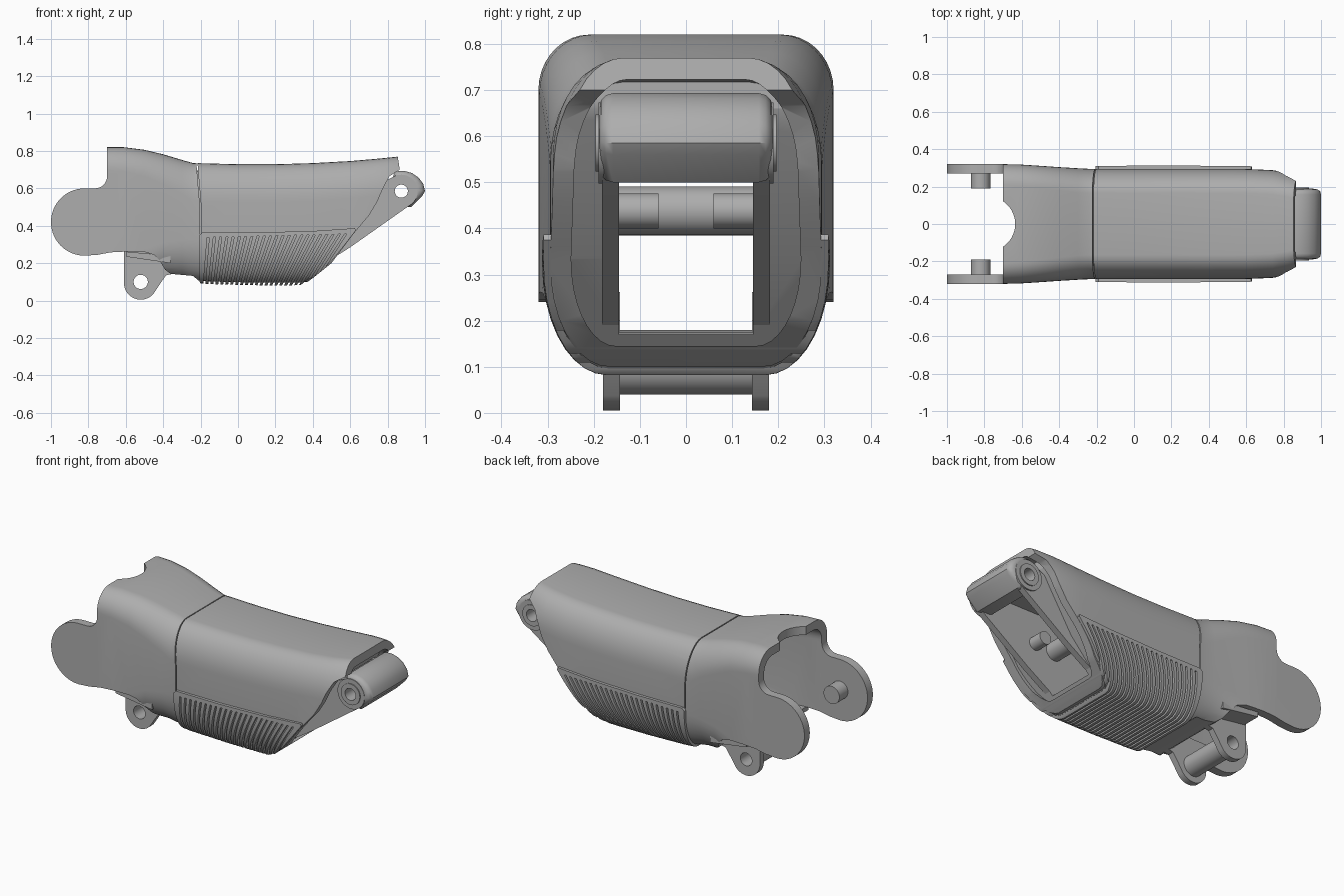
import bpy, bmesh, math

cube = bpy.data.objects.get("Cube")
if cube:
    bpy.data.objects.remove(cube)

GREY = (0.42, 0.42, 0.42, 1)
grey = bpy.data.materials.new("matte_grey")
grey.use_nodes = True
grey.diffuse_color = GREY
bsdf = grey.node_tree.nodes["Principled BSDF"]
bsdf.inputs["Base Color"].default_value = GREY
bsdf.inputs["Roughness"].default_value = 0.6


def make(name, bm):
    bmesh.ops.recalc_face_normals(bm, faces=bm.faces)
    me = bpy.data.meshes.new(name)
    bm.to_mesh(me)
    bm.free()
    ob = bpy.data.objects.new(name, me)
    bpy.context.collection.objects.link(ob)
    me.materials.append(grey)
    return ob


def skin(bm, rings):
    """Bridge closed rings of points and cap both ends."""
    vs = [[bm.verts.new(p) for p in r] for r in rings]
    n = len(vs[0])
    for a, b in zip(vs, vs[1:]):
        for i in range(n):
            j = (i + 1) % n
            bm.faces.new((a[i], a[j], b[j], b[i]))
    bm.faces.new(vs[0])
    bm.faces.new(vs[-1])


def loft(name, stations, inset=0.0, seg=9):
    """Rounded tube along x; station = x, half width, top, bottom, corner y, top z, bottom z."""
    rings = []
    for x, hw, zt, zb, ry, rt, rb in stations:
        hw, zt, zb = hw - inset, zt - inset, zb + inset
        ry, rt, rb = (max(r - inset * 0.7, 0.02) for r in (ry, rt, rb))
        ring = []
        for k, (sy, sz) in enumerate(((1, 1), (-1, 1), (-1, -1), (1, -1))):
            rz = rt if sz > 0 else rb
            cz = zt - rt if sz > 0 else zb + rb
            for i in range(seg + 1):
                a = math.pi / 2 * (k + i / seg)
                ring.append((x, sy * (hw - ry) + ry * math.cos(a), cz + rz * math.sin(a)))
        rings.append(ring)
    bm = bmesh.new()
    skin(bm, rings)
    return make(name, bm)


def prism(name, outlines, y0=-0.6, y1=0.6):
    """Extrude one or more x-z outlines along y."""
    bm = bmesh.new()
    for pts in outlines:
        skin(bm, [[(x, y, z) for x, z in pts] for y in (y0, y1)])
    return make(name, bm)


def arc(cx, cz, r, a0, a1, n=20):
    angles = [math.radians(a0 + (a1 - a0) * i / n) for i in range(n + 1)]
    return [(cx + r * math.cos(a), cz + r * math.sin(a)) for a in angles]


def rod(name, cx, cz, r, y0, y1):
    return prism(name, [arc(cx, cz, r, 0, 352.5, 47)], y0, y1)


def boolean(ob, cutter, op="DIFFERENCE"):
    m = ob.modifiers.new("cut", "BOOLEAN")
    m.operation, m.object, m.solver = op, cutter, "EXACT"
    bake(ob)
    bpy.data.objects.remove(cutter)


def bake(ob):
    dg = bpy.context.evaluated_depsgraph_get()
    me = bpy.data.meshes.new_from_object(ob.evaluated_get(dg))
    ob.modifiers.clear()
    ob.data = me


# Cross-sections of the cuff, main body and grip
CUFF = [(-1.05, .32, .82, 0, .11, .12, .1), (-.7, .32, .82, 0, .11, .12, .1),
        (-.61, .318, .82, .05, .115, .13, .12), (-.5, .311, .806, .11, .12, .14, .16),
        (-.4, .304, .782, .13, .125, .16, .18), (-.3, .298, .752, .125, .13, .18, .2),
        (-.24, .295, .735, .11, .13, .2, .22), (-.15, .295, .732, .1, .13, .2, .22)]
BODY = [(-.26, .295, .736, .11, .13, .2, .22), (0, .295, .729, .1, .13, .2, .22),
        (.2, .295, .729, .1, .13, .2, .22), (.4, .295, .735, .1, .13, .2, .22),
        (.6, .294, .746, .1, .13, .2, .22), (.74, .288, .758, .1, .13, .2, .22),
        (.82, .275, .766, .1, .13, .2, .22), (.9, .25, .775, .1, .13, .2, .22)]
GRIP = [(-.3, .31, .6, .1, .14, .1, .24), (-.15, .311, .6, .088, .14, .1, .24),
        (.1, .312, .6, .082, .14, .1, .24), (.3, .312, .6, .082, .14, .1, .24),
        (.7, .308, .6, .085, .14, .1, .24)]

# Cuff with two round ears
cuff_outline = ([(-.235, .9), (-.7, .9)] + arc(-.765, .665, .065, 0, -90, 8)
                + arc(-.82, .42, .18, 90, 270, 28)
                + [(-.75, .245), (-.68, .258), (-.6, .262), (-.5, .26), (-.45, .245), (-.42, .215),
                   (-.39, .165), (-.36, .143), (-.24, .132), (-.203, .1), (-.203, .5), (-.215, .64)])
cuff = loft("cuff", CUFF)
boolean(cuff, loft("cavity", [(-1.2,) + CUFF[0][1:]] + CUFF[1:-1] + [(-.1,) + CUFF[-1][1:]], .05))
boolean(cuff, prism("outline", [cuff_outline]), "INTERSECT")
bm = bmesh.new()
bmesh.ops.create_cone(bm, cap_ends=True, segments=48, radius1=.145, radius2=.145, depth=.6)
notch = make("notch", bm)
notch.location = (-.78, 0, .85)
bpy.context.view_layer.update()
boolean(cuff, notch)

# Main outer shell
shell_outline = [(-.229, .9), (-.209, .64), (-.197, .5), (-.197, .05), (.3, .05), (.4, .12), (.5, .2),
                 (.62, .36), (.70, .455), (.745, .53), (.775, .6), (.81, .665), (.865, .70),
                 (.853, .775), (.853, .9)]
shell = loft("outer_shell", BODY)
wide = [(-.4,) + BODY[0][1:]] + BODY[1:-1] + [(1.0,) + BODY[-1][1:]]
boolean(shell, loft("cavity", wide, .045))
boolean(shell, prism("outline", [shell_outline]), "INTERSECT")

# Inner core with a square channel running through it
core = loft("inner_core", BODY, .04)
core_outline = [(-.24, .9), (-.24, .05), (.3, .05), (.4, .135), (.58, .335), (.72, .56), (.78, .66), (.78, .9)]
boolean(core, prism("outline", [core_outline]), "INTERSECT")
boolean(core, prism("channel", [[(-.5, .17), (1.2, .17), (1.2, .62), (-.5, .62)]], -.145, .145))

# Ribbed grip pad wrapping the underside
pad_outline = [(-.19, .365), (-.205, .35), (-.205, .1), (-.18, .05), (.3, .05), (.36, .105), (.42, .135),
               (.5, .21), (.58, .31), (.63, .375), (.625, .387), (.4, .372), (.1, .364)]
grip = loft("ribbed_grip", GRIP)
boolean(grip, prism("outline", [pad_outline]), "INTERSECT")
boolean(grip, loft("cavity", wide, .043))
grooves = []
COUNT = 23
for i in range(COUNT):
    t = i / (COUNT - 1)
    low, high, top = -.19 + .55 * t, -.165 + .735 * t, .338 + .018 * t
    grooves.append([(low, .03), (low + .011, .03), (high + .011, top), (high, top)])
cutter = prism("grooves", grooves)
boolean(cutter, loft("pad_floor", GRIP, .014))
boolean(grip, cutter)

# Front hinge block with rounded nose
HX, HZ = .873, .585
nose = prism("hinge_block", [[(.83, .5), (.925, .5), (.985, .56), (1.0, .585), (.99, .625), (.965, .658),
                              (.93, .682), (.89, .693), (.83, .693)]], -.188, .188)
bev = nose.modifiers.new("bevel", "BEVEL")
bev.width, bev.segments, bev.limit_method, bev.angle_limit = .03, 3, "ANGLE", math.radians(60)
bake(nose)
boolean(nose, rod("bore", HX, HZ, .035, -.5, .5))

# Paired parts on both sides
for side, s in (("left", 1), ("right", -1)):
    arm = prism(side + "_hinge_arm", [arc(HX, HZ, .088, 125, -55, 28) + [(.6, .285), (.45, .19), (.4, .25),
                                      (.6, .5), (.74, .62)]], s * .145, s * .182)
    boolean(arm, rod("bore", HX, HZ, .035, -.5, .5))
    for nm, r, out in (("_hinge_ring", .088, .19), ("_hinge_boss", .062, .196)):
        ring = rod(side + nm, HX, HZ, r, s * .15, s * out)
        boolean(ring, rod("bore", HX, HZ, .035, -.5, .5))
    rod(side + "_ear_pin", -.82, .42, .052, s * .19, s * .275)
    rod(side + "_inner_stud", .55, .438, .038, s * .06, s * .15)
    lug = prism(side + "_lug", [[(-.61, .262)] + arc(-.52, .095, .09, 180, 320, 24)
                + [(-.42, .085), (-.385, .135), (-.34, .145), (-.34, .2), (-.42, .262)]], s * .143, s * .18)
    boolean(lug, rod("bore", -.52, .1, .038, -.5, .5))
    prism(side + "_lug_ledge", [[(-.6, .235), (-.36, .2), (-.36, .24), (-.6, .262)]], s * .146, s * .29)

# Cross tubes
tube = rod("lug_tube", -.52, .1, .06, -.146, .146)
boolean(tube, rod("bore", -.52, .1, .038, -.5, .5))
rod("inner_cross_tube", .42, .438, .053, -.15, .15)

# Smooth shading with sharp edges kept
for ob in bpy.context.view_layer.objects:
    ob.select_set(ob.type == "MESH" and grey.name in ob.data.materials)
bpy.context.view_layer.objects.active = cuff
bpy.ops.object.shade_smooth_by_angle(angle=math.radians(32))
